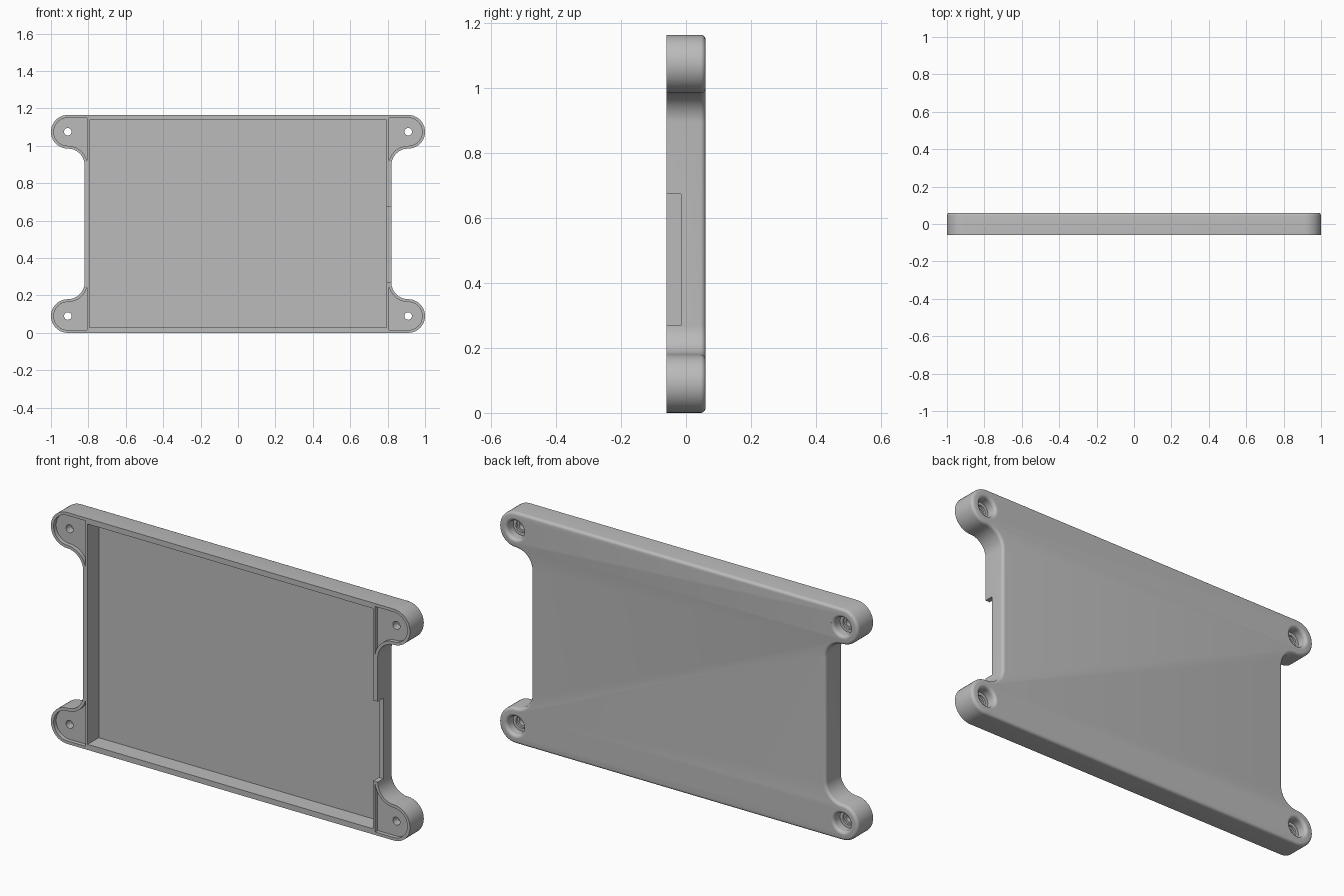
import bpy, bmesh, math
from mathutils import Matrix, Vector

cube = bpy.data.objects.get("Cube")
if cube:
    bpy.data.objects.remove(cube, do_unlink=True)

H = 1.165              # overall height
FRONT, BACK = -0.06, 0.06
EAR_X, EAR_Z, R = 0.91, 0.09, 0.09
BODY_X = EAR_X - R
FILLET = 0.015
CORNERS = [(1, 0), (-1, 0), (1, 1), (-1, 1)]   # side, top


def arc(cx, cz, r, a0, a1, n=20):
    """Points along an arc, angles in degrees."""
    angles = [math.radians(a0 + (a1 - a0) * i / n) for i in range(n + 1)]
    return [(cx + r * math.cos(a), cz + r * math.sin(a)) for a in angles]


def ear_curve(inset=0.0, stop=180):
    """Edge of the lower +x ear: round tip, then the hollow curve into the body."""
    tip = arc(EAR_X, EAR_Z, R - inset, -90, 90)
    hollow = arc(EAR_X, EAR_Z + 2 * R, R + inset, -90, -stop)
    return tip + hollow[1:]


def place(points, side, top):
    return [(x * side, H - z if top else z) for x, z in points]


def make_object(name, bm):
    bmesh.ops.recalc_face_normals(bm, faces=bm.faces)
    mesh = bpy.data.meshes.new(name)
    bm.to_mesh(mesh)
    bm.free()
    obj = bpy.data.objects.new(name, mesh)
    bpy.context.collection.objects.link(obj)
    return obj


def prism(points, y0, y1):
    """Extrude an x-z outline from y0 to y1."""
    bm = bmesh.new()
    face = bm.faces.new([bm.verts.new((x, y0, z)) for x, z in points])
    out = bmesh.ops.extrude_face_region(bm, geom=[face])
    verts = [v for v in out["geom"] if isinstance(v, bmesh.types.BMVert)]
    bmesh.ops.translate(bm, verts=verts, vec=(0, y1 - y0, 0))
    return bm


def box(x0, x1, z0, z1, y0, y1):
    return prism([(x0, z0), (x1, z0), (x1, z1), (x0, z1)], y0, y1)


def lathe(profile, x, z):
    """Spin a (radius, y) profile about a y-directed axis at x, z."""
    bm = bmesh.new()
    vs = [bm.verts.new((r, y, 0)) for r, y in profile]
    edges = [bm.edges.new(pair) for pair in zip(vs, vs[1:])]
    bmesh.ops.spin(bm, geom=vs + edges, cent=(0, 0, 0), axis=(0, 1, 0),
                   angle=math.tau, steps=40, use_duplicate=False)
    bmesh.ops.remove_doubles(bm, verts=bm.verts, dist=1e-5)
    bmesh.ops.transform(bm, matrix=Matrix.Translation(Vector((x, 0, z))), verts=bm.verts)
    return bm


def cut(body, bm):
    """Subtract a cutter from the body and discard the cutter."""
    cutter = make_object("cutter", bm)
    cutter.hide_render = True
    mod = body.modifiers.new("cut", "BOOLEAN")
    mod.operation, mod.solver, mod.object = "DIFFERENCE", "EXACT", cutter
    graph = bpy.context.evaluated_depsgraph_get()
    mesh = bpy.data.meshes.new_from_object(body.evaluated_get(graph))
    body.modifiers.clear()
    body.data = mesh
    bpy.data.objects.remove(cutter, do_unlink=True)


# Plate with four ears, rounded along the back rim
ear = ear_curve()
outline = (place(ear, 1, 0) + place(ear, 1, 1)[::-1]
           + place(ear, -1, 1) + place(ear, -1, 0)[::-1])
bm = prism(outline, FRONT, BACK)
rim = [e for e in bm.edges if all(v.co.y > BACK - 0.001 for v in e.verts)]
bmesh.ops.bevel(bm, geom=rim, offset=FILLET, offset_type="OFFSET",
                segments=5, profile=0.5, affect="EDGES")
panel = make_object("cover_panel", bm)

# Main tray recess, and the slot through the left wall
cut(panel, box(-0.795, 0.795, 0.028, H - 0.028, -0.1, 0.028))
cut(panel, box(0.78, 0.85, 0.27, 0.675, -0.1, -0.015))

# Shallow ear recesses and stepped screw holes
INNER, WALL = 0.806, 0.015
stop = 180 - math.degrees(math.acos((EAR_X - INNER) / (R + WALL)))
recess = ear_curve(WALL, stop) + [(INNER, WALL)]
rim_round = [(0.06 - x, 0.045 + y) for x, y in arc(0, 0, FILLET, 0, 88, 5)]
screw = ([(0, -0.1), (0.02, -0.1), (0.02, 0.0), (0.03, 0.0), (0.03, 0.01), (0.045, 0.01)]
         + rim_round + [(0.06, 0.1), (0, 0.1)])
for side, top in CORNERS:
    cut(panel, prism(place(recess, side, top), -0.1, -0.04))
    x, z = place([(EAR_X, EAR_Z)], side, top)[0]
    cut(panel, lathe(screw, x, z))

# Single grey plastic
grey = bpy.data.materials.new("grey_plastic")
grey.use_nodes = True
colour = (0.5, 0.5, 0.5, 1)
grey.diffuse_color = colour
grey.node_tree.nodes["Principled BSDF"].inputs["Base Color"].default_value = colour
panel.data.materials.clear()
panel.data.materials.append(grey)

bpy.ops.object.select_all(action="DESELECT")
panel.select_set(True)
bpy.context.view_layer.objects.active = panel
bpy.ops.object.shade_smooth_by_angle(angle=math.radians(30))
